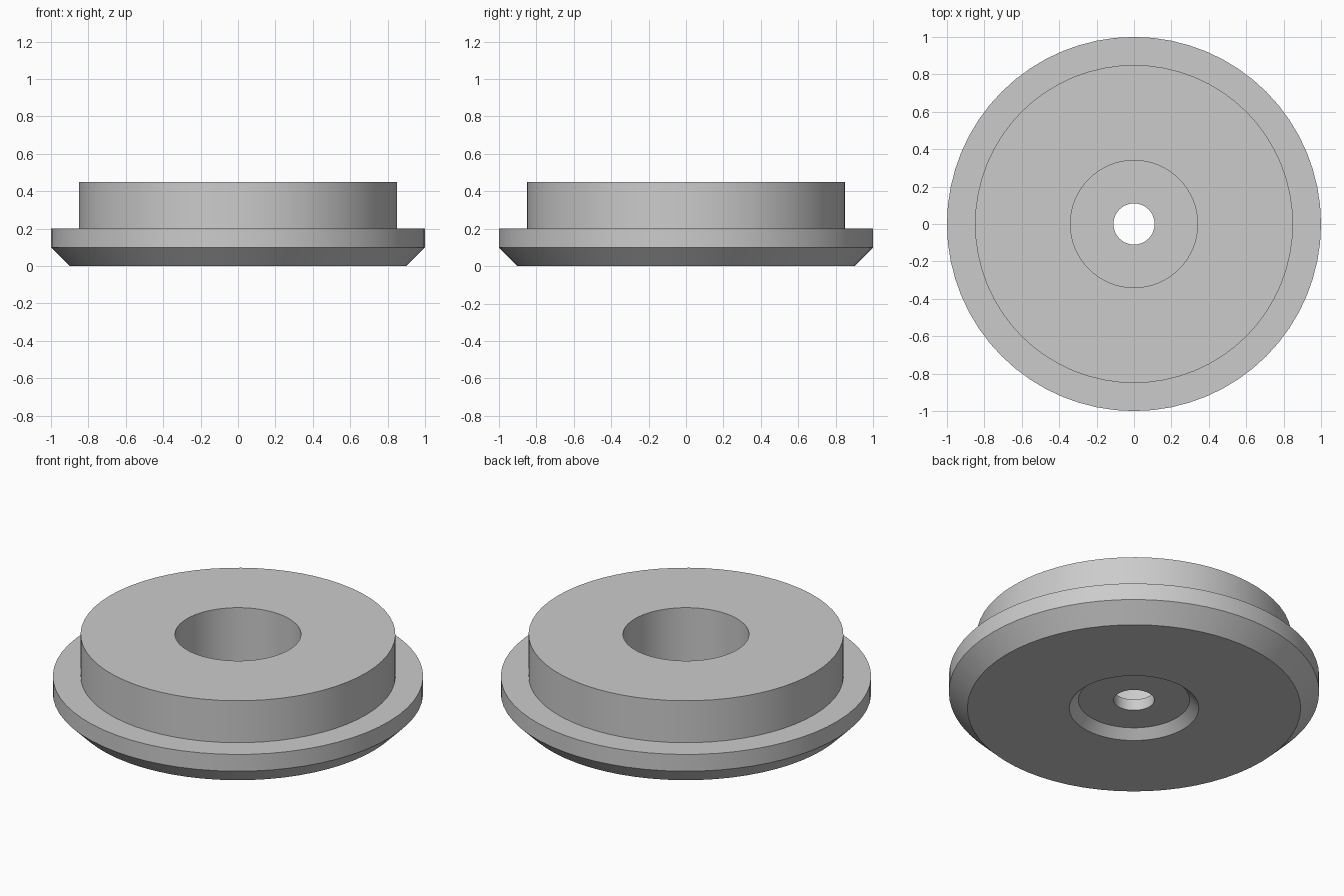
import bpy, bmesh, math

if "Cube" in bpy.data.objects:
    bpy.data.objects.remove(bpy.data.objects["Cube"])

SEGMENTS = 64

# Closed cross-section (radius, height), counter-clockwise
PROFILE = [
    (0.35, 0.0), (0.90, 0.0),      # underside
    (1.0, 0.10), (1.0, 0.20),      # chamfered flange rim
    (0.85, 0.20), (0.85, 0.45),    # raised hub wall
    (0.34, 0.45), (0.34, 0.117),   # upper pocket
    (0.11, 0.117), (0.11, 0.05),   # through hole
    (0.30, 0.05),                  # shallow lower recess with chamfer
]


def lathe(name, profile, material):
    """Revolve a closed profile around the z axis."""
    bm = bmesh.new()
    rings = []
    for i in range(SEGMENTS):
        a = 2 * math.pi * i / SEGMENTS
        rings.append([bm.verts.new((r * math.cos(a), r * math.sin(a), z)) for r, z in profile])
    n = len(profile)
    for i in range(SEGMENTS):
        a, b = rings[i], rings[(i + 1) % SEGMENTS]
        for j in range(n):
            k = (j + 1) % n
            bm.faces.new((a[j], b[j], b[k], a[k]))
    bmesh.ops.recalc_face_normals(bm, faces=bm.faces)
    mesh = bpy.data.meshes.new(name)
    bm.to_mesh(mesh)
    bm.free()
    mesh.materials.append(material)
    obj = bpy.data.objects.new(name, mesh)
    bpy.context.collection.objects.link(obj)
    bpy.context.view_layer.objects.active = obj
    obj.select_set(True)
    bpy.ops.object.shade_smooth_by_angle(angle=math.radians(30))
    return obj


# Plain grey body
grey = bpy.data.materials.new("grey")
grey.diffuse_color = (0.6, 0.6, 0.6, 1.0)
grey.use_nodes = True
grey.node_tree.nodes["Principled BSDF"].inputs["Base Color"].default_value = grey.diffuse_color

lathe("flanged_cap", PROFILE, grey)
